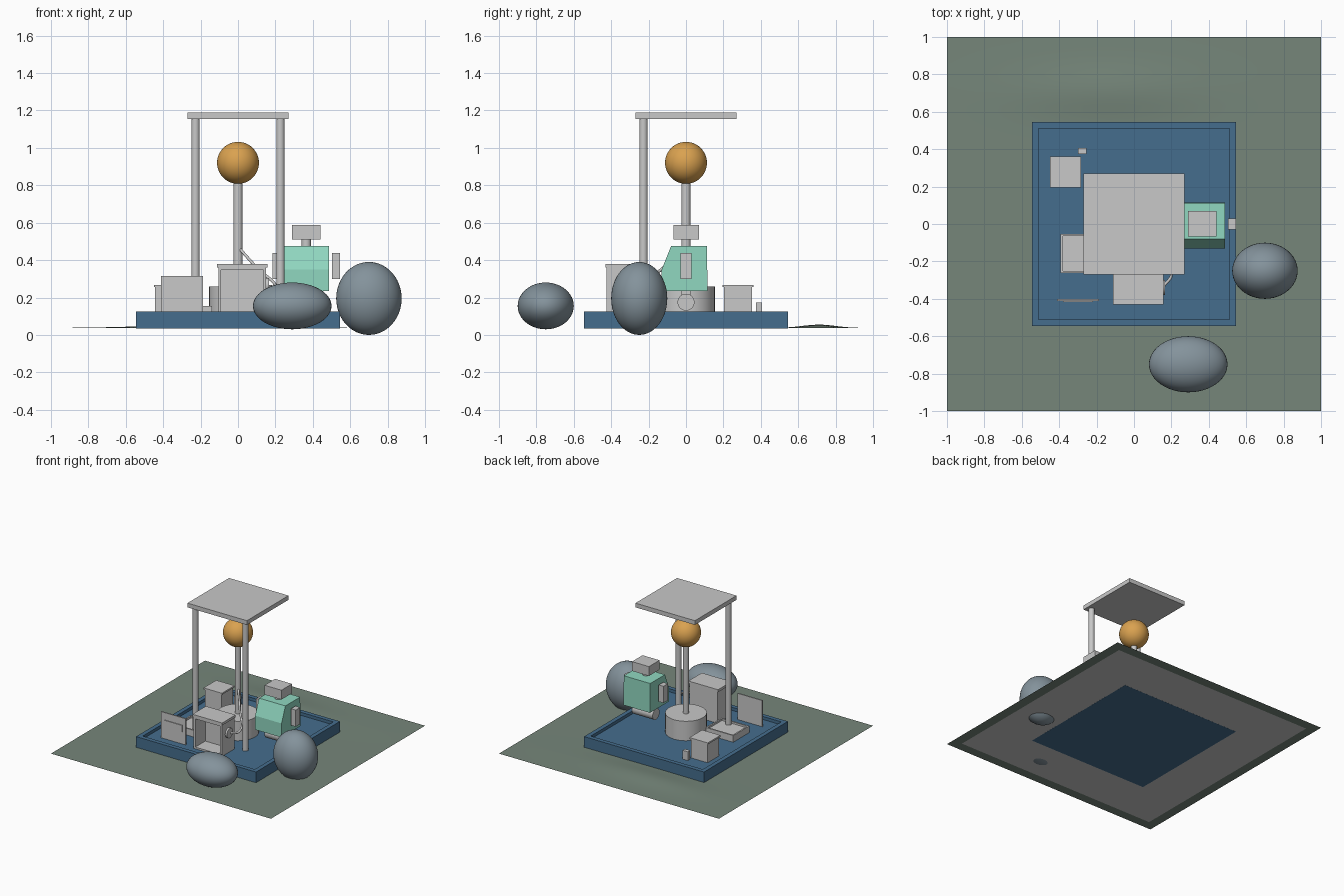
import bpy, bmesh, math
from mathutils import Vector

cube = bpy.data.objects.get("Cube")
if cube:
    bpy.data.objects.remove(cube, do_unlink=True)


def material(name, rgb):
    m = bpy.data.materials.new(name)
    m.use_nodes = True
    m.diffuse_color = (*rgb, 1)
    m.node_tree.nodes["Principled BSDF"].inputs["Base Color"].default_value = (*rgb, 1)
    return m


GREY = material("light grey", (0.58, 0.58, 0.58))
MOSS = material("moss green", (0.18, 0.24, 0.195))
BLUE = material("deck blue", (0.06, 0.155, 0.27))
ORANGE = material("orange", (0.7, 0.36, 0.08))
MINT = material("mint green", (0.28, 0.68, 0.53))
ROCK = material("rock grey", (0.23, 0.29, 0.33))


def finish(name, bm, mat, smooth=False):
    bmesh.ops.recalc_face_normals(bm, faces=bm.faces[:])
    me = bpy.data.meshes.new(name)
    bm.to_mesh(me)
    bm.free()
    me.materials.append(mat)
    ob = bpy.data.objects.new(name, me)
    bpy.context.collection.objects.link(ob)
    if smooth:
        bpy.context.view_layer.objects.active = ob
        for o in bpy.context.selected_objects:
            o.select_set(False)
        ob.select_set(True)
        bpy.ops.object.shade_smooth_by_angle(angle=math.radians(35))
    return ob


def box(name, x, y, z, mat=GREY, recess=None):
    """Box from three ranges; recess = (direction, rim width, depth)."""
    bm = bmesh.new()
    bmesh.ops.create_cube(bm, size=1)
    for v in bm.verts:
        v.co = [r[0] if c < 0 else r[1] for c, r in zip(v.co, (x, y, z))]
    bm.normal_update()
    if recess:
        d = Vector(recess[0])
        face = max(bm.faces, key=lambda f: f.normal.dot(d))
        bmesh.ops.inset_region(bm, faces=[face], thickness=recess[1])
        new = bmesh.ops.extrude_discrete_faces(bm, faces=[face])["faces"][0]
        bmesh.ops.translate(bm, verts=new.verts[:], vec=-d * recess[2])
    return finish(name, bm, mat)


def cylinder(name, centre, radius, length, axis="Z", mat=GREY, sides=32):
    bm = bmesh.new()
    bmesh.ops.create_cone(bm, cap_ends=True, segments=sides, radius1=radius,
                          radius2=radius, depth=length)
    ob = finish(name, bm, mat, True)
    ob.location = centre
    if axis == "X":
        ob.rotation_euler.y = math.pi / 2
    return ob


def ball(name, centre, radii, mat):
    bm = bmesh.new()
    bmesh.ops.create_uvsphere(bm, u_segments=48, v_segments=24, radius=1)
    for v in bm.verts:
        v.co = [c + r * p for c, r, p in zip(centre, radii, v.co)]
    return finish(name, bm, mat, True)


# Ground sheet with a low mound behind the deck
bm = bmesh.new()
bmesh.ops.create_grid(bm, x_segments=60, y_segments=60, size=1)
for v in bm.verts:
    dx, dy = (v.co.x + 0.15) / 0.32, (v.co.y - 0.71) / 0.09
    v.co.z = 0.037 + 0.018 * math.exp(-(dx * dx + dy * dy) / 2)
finish("ground", bm, MOSS, True)
bm = bmesh.new()
bmesh.ops.create_grid(bm, x_segments=1, y_segments=1, size=0.92)
for v in bm.verts:
    v.co.z = 0.0355
finish("ground_underlay", bm, GREY)

# Rocks
ball("tall_rock", (0.7, -0.25, 0.195), (0.175, 0.15, 0.195), ROCK)
ball("wide_rock", (0.29, -0.75, 0.155), (0.21, 0.15, 0.125), ROCK)

# Deck with a sunken floor
FLOOR = 0.1
box("deck", (-0.545, 0.545), (-0.545, 0.545), (0.035, 0.125), BLUE,
    ((0, 0, 1), 0.05, 0.025))

# Beacon
cylinder("beacon_base", (0, 0, 0.18), 0.155, 0.16)
cylinder("beacon_mast", (0, 0, 0.53), 0.024, 0.6)
ball("beacon_globe", (0, 0, 0.92), (0.112, 0.112, 0.112), ORANGE)

# Canopy on two posts
for side, sx in (("right", -1), ("left", 1)):
    cylinder(side + "_canopy_post", (0.227 * sx, -0.227, 0.63), 0.022, 1.06)
box("canopy", (-0.27, 0.27), (-0.27, 0.27), (1.155, 1.19))

# Open-fronted cabinet with lid and side port
box("cabinet", (-0.105, 0.15), (-0.425, -0.26), (FLOOR, 0.36), GREY,
    ((0, -1, 0), 0.02, 0.13))
box("cabinet_lid", (-0.113, 0.157), (-0.43, -0.255), (0.36, 0.38))
cylinder("cabinet_port", (0.155, -0.34, 0.265), 0.04, 0.02, "X")

# Hose from mast to cabinet port
path = bpy.data.curves.new("hose", "CURVE")
path.dimensions = "3D"
path.bevel_depth = 0.008
path.bevel_resolution = 3
spline = path.splines.new("BEZIER")
points = [(0.01, -0.01, 0.46), (0.1, -0.12, 0.36), (0.2, -0.27, 0.26), (0.16, -0.33, 0.26)]
spline.bezier_points.add(len(points) - 1)
for bp, co in zip(spline.bezier_points, points):
    bp.co = co
    bp.handle_left_type = bp.handle_right_type = "AUTO"
path.materials.append(GREY)
bpy.context.collection.objects.link(bpy.data.objects.new("hose", path))

# Robot: sloped-chest body, neck, head, arms and roller
profile = [(-0.13, 0.235), (0.115, 0.235), (0.112, 0.475), (-0.08, 0.475), (-0.13, 0.35)]
bm = bmesh.new()
side = bm.faces.new([bm.verts.new((0.247, y, z)) for y, z in profile])
ext = bmesh.ops.extrude_face_region(bm, geom=[side])
bmesh.ops.translate(bm, vec=(0.24, 0, 0),
                    verts=[g for g in ext["geom"] if isinstance(g, bmesh.types.BMVert)])
finish("robot_body", bm, MINT)
cylinder("robot_neck", (0.365, 0, 0.49), 0.025, 0.05)
box("robot_head", (0.288, 0.442), (-0.067, 0.07), (0.51, 0.587))
for name, sx in (("left", 1), ("right", -1)):
    box(name + "_robot_arm", sorted((0.365 + sx * 0.137, 0.365 + sx * 0.18)),
        (-0.029, 0.029), (0.3, 0.437))
cylinder("robot_roller", (0.367, 0, 0.175), 0.045, 0.19, "X")
box("robot_axle_mount", (0.34, 0.39), (-0.025, 0.025), (0.2, 0.24))

# Storage crate, small block and low tray
box("crate", (-0.443, -0.29), (0.203, 0.352), (FLOOR, 0.255))
box("crate_lid", (-0.45, -0.283), (0.195, 0.36), (0.255, 0.268))
box("small_block", (-0.3, -0.253), (0.375, 0.405), (FLOOR, 0.172))
box("low_tray", (-0.392, -0.14), (-0.262, -0.053), (FLOOR, 0.155), GREY,
    ((0, 0, 1), 0.017, 0.015))

# Sign board with a raised panel
box("sign_board", (-0.412, -0.188), (-0.411, -0.401), (FLOOR, 0.315))
box("sign_panel", (-0.38, -0.218), (-0.417, -0.411), (0.2, 0.255))
